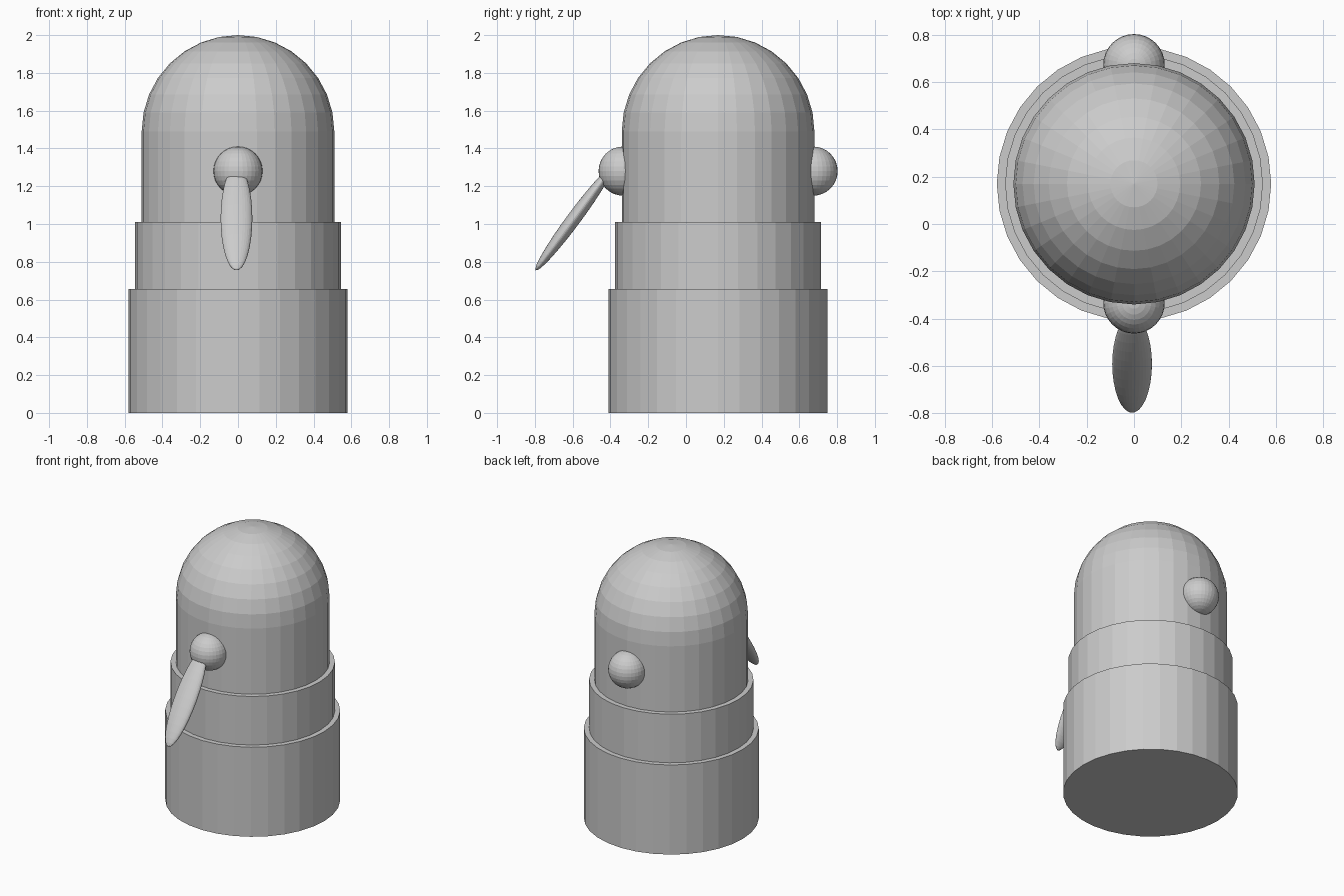
import bpy, bmesh, math
from mathutils import Matrix, Vector

if "Cube" in bpy.data.objects:
    bpy.data.objects.remove(bpy.data.objects["Cube"])

CY = 0.17  # body axis offset in y

grey = bpy.data.materials.new("plain grey")
grey.diffuse_color = (0.6, 0.6, 0.6, 1)
grey.use_nodes = True
grey.node_tree.nodes["Principled BSDF"].inputs["Base Color"].default_value = grey.diffuse_color


def finish(name, bm):
    me = bpy.data.meshes.new(name)
    bm.to_mesh(me)
    bm.free()
    me.materials.append(grey)
    ob = bpy.data.objects.new(name, me)
    bpy.context.collection.objects.link(ob)
    return ob


def cylinder(name, radius, z0, z1):
    bm = bmesh.new()
    bmesh.ops.create_cone(bm, cap_ends=True, segments=32, radius1=radius, radius2=radius,
                          depth=z1 - z0, matrix=Matrix.Translation((0, CY, (z0 + z1) / 2)))
    return finish(name, bm)


def ellipsoid(name, centre, size, tilt=0.0, upper_only=False):
    bm = bmesh.new()
    bmesh.ops.create_uvsphere(bm, u_segments=32, v_segments=16, radius=1)
    if upper_only:
        low = [v for v in bm.verts if v.co.z < -0.01]
        bmesh.ops.delete(bm, geom=low, context='VERTS')
    m = (Matrix.Translation(centre) @ Matrix.Rotation(tilt, 4, 'X')
         @ Matrix.Diagonal(Vector((*size, 1))))
    bmesh.ops.transform(bm, matrix=m, verts=bm.verts)
    return finish(name, bm)


# stepped body
cylinder("base", 0.58, 0.0, 0.655)
cylinder("middle_tier", 0.545, 0.655, 1.01)
cylinder("upper_body", 0.51, 1.01, 1.49)
ellipsoid("dome", (0, CY, 1.49), (0.51, 0.51, 0.51), upper_only=True)

# round joints front and back
for name, side in (("front_joint", -1), ("back_joint", 1)):
    ellipsoid(name, (0, CY + side * 0.503, 1.28), (0.13, 0.13, 0.13))

# flattened arm hanging forward from the front joint
ellipsoid("arm", (-0.008, -0.592, 1.03), (0.084, 0.037, 0.342), tilt=-math.radians(36.5))
